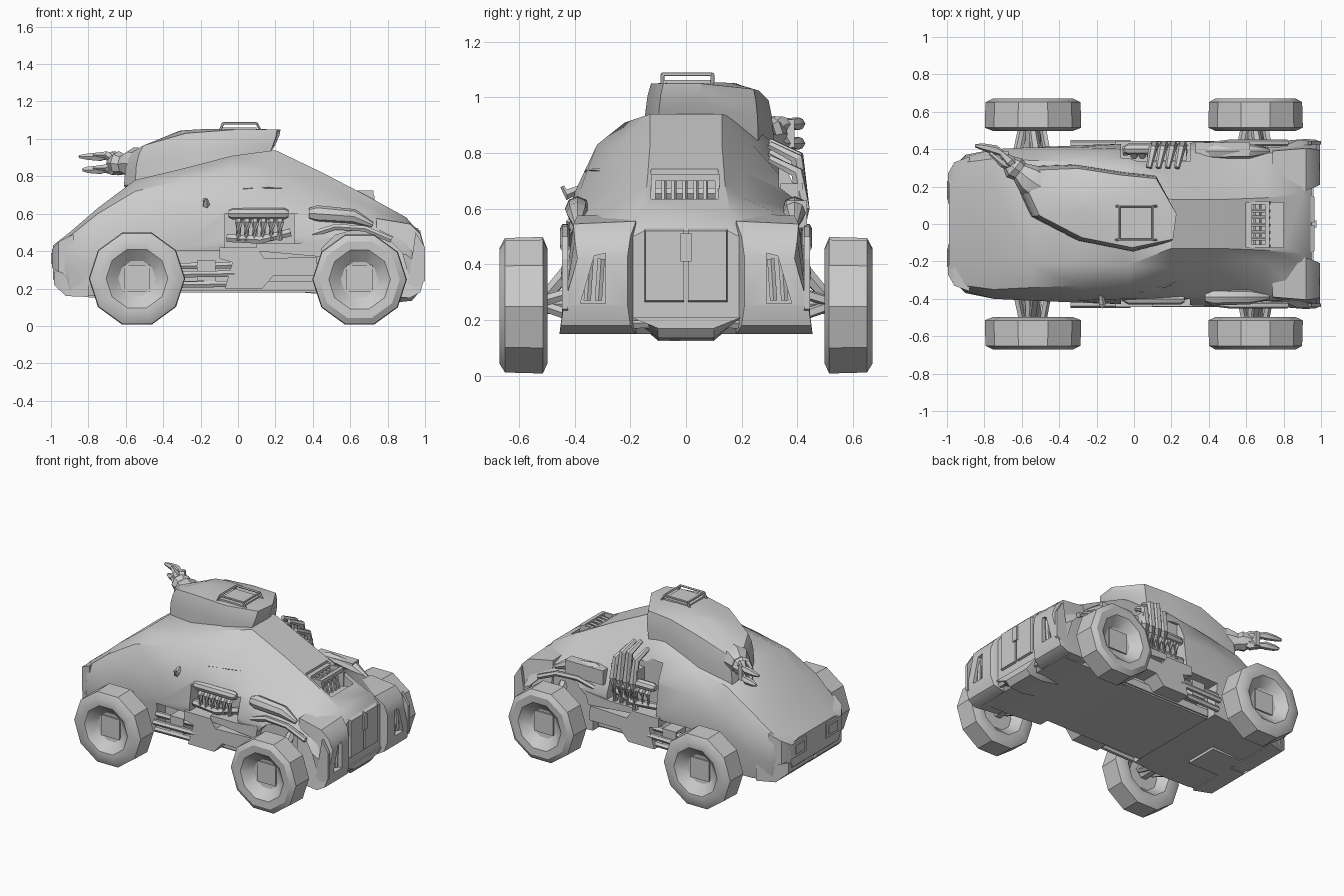
import bpy, bmesh, math
from mathutils import Vector


def make(name, verts, faces):
    me = bpy.data.meshes.new(name)
    me.from_pydata([tuple(v) for v in verts], [], faces)
    bm = bmesh.new()
    bm.from_mesh(me)
    bmesh.ops.recalc_face_normals(bm, faces=bm.faces)
    bm.to_mesh(me)
    bm.free()
    ob = bpy.data.objects.new(name, me)
    bpy.context.collection.objects.link(ob)
    return ob


def loft(name, rings):
    n = len(rings[0])
    faces = [list(range(n)), list(range((len(rings) - 1) * n, len(rings) * n))]
    for k in range(len(rings) - 1):
        for i in range(n):
            j = (i + 1) % n
            faces.append([k * n + i, k * n + j, (k + 1) * n + j, (k + 1) * n + i])
    return make(name, [v for r in rings for v in r], faces)


def prism(name, xz, y0, y1):
    return loft(name, [[(x, y, z) for x, z in xz] for y in (y0, y1)])


def box(name, x0, x1, y0, y1, z0, z1):
    return prism(name, [(x0, z0), (x1, z0), (x1, z1), (x0, z1)], y0, y1)


def tube(name, pts, radii, n=6):
    pts = [Vector(p) for p in pts]
    if not isinstance(radii, (list, tuple)):
        radii = [radii] * len(pts)
    rings = []
    for i, p in enumerate(pts):
        d = pts[min(i + 1, len(pts) - 1)] - pts[max(i - 1, 0)]
        q = d.to_track_quat('Z', 'Y')
        rings.append([p + q @ Vector((radii[i] * math.cos(a), radii[i] * math.sin(a), 0))
                      for a in (2 * math.pi * k / n for k in range(n))])
    return loft(name, rings)


def lathe(name, x, z, y, s, profile, n=10):
    return loft(name, [[(x + r * math.cos(2 * math.pi * k / n), y + s * d,
                         z + r * math.sin(2 * math.pi * k / n)) for k in range(n)]
                       for r, d in profile])


def cut(target, cutter):
    m = target.modifiers.new("cut", 'BOOLEAN')
    m.operation, m.object, m.solver = 'DIFFERENCE', cutter, 'EXACT'
    bpy.context.view_layer.objects.active = target
    bpy.ops.object.modifier_apply(modifier=m.name)
    bpy.data.objects.remove(cutter)


# Hull: stations along x, half section from floor edge up to roof edge
stations = [
    (-.99, [(.25, .25), (.28, .31), (.28, .37), (.26, .41), (.20, .43)]),
    (-.90, [(.34, .16), (.37, .30), (.36, .42), (.33, .48), (.22, .50)]),
    (-.75, [(.37, .16), (.40, .34), (.40, .50), (.35, .60), (.22, .63)]),
    (-.55, [(.39, .17), (.41, .40), (.41, .58), (.34, .72), (.22, .78)]),
    (-.30, [(.39, .19), (.42, .42), (.41, .63), (.33, .78), (.21, .84)]),
    (-.03, [(.39, .20), (.43, .44), (.40, .66), (.32, .83), (.22, .91)]),
    (.20, [(.39, .19), (.43, .48), (.38, .67), (.24, .83), (.13, .94)]),
    (.45, [(.41, .17), (.44, .48), (.38, .60), (.20, .74), (.13, .82)]),
    (.70, [(.43, .15), (.45, .44), (.38, .56), (.20, .64), (.14, .69)]),
    (.90, [(.43, .15), (.45, .38), (.38, .51), (.21, .55), (.16, .58)]),
    (.95, [(.42, .20), (.44, .34), (.37, .44), (.21, .49), (.15, .52)]),
]
hull = loft("hull", [[(x, y, z) for y, z in h] + [(x, -y, z) for y, z in reversed(h)]
                     for x, h in stations])
cut(hull, box("vent_recess", .60, .80, -.125, .115, .60, .90))

axles, tyres = ((-.54, .25), (.65, .245)), []
for s in (-1, 1):
    # Recesses for rear wheels, running gear and engine bay
    cut(hull, lathe("well", .65, .255, 0, s, [(.265, .385), (.265, .6)], 12))
    cut(hull, box("sill_recess", -.33, .44, s * .32, s * .6, .1, .40))
    cut(hull, box("engine_recess", -.07, .30, s * .335, s * .6, .38, .60 if s < 0 else .76))

    # Rounded wheels with dished sides and square hubs
    for wx, r in axles:
        tread = [(.06, .025), (.10, .03), (.165, .085), (.215, .088), (r + .004, .068),
                 (r + .008, -.068), (.215, -.085), (.165, -.08), (.11, -.03), (.06, -.03)]
        tyres.append(lathe("wheel", wx, r + .003, s * .583, s, tread))
        box("hub", wx - .07, wx + .07, s * .56, s * .62, .185, .325)
        tube("axle", [(wx, s * .3, .26), (wx, s * .56, .255)], .04)
        for dx, dz in ((-.09, .30), (.08, .31), (.07, .20), (-.07, .2)):
            tube("suspension_arm", [(wx + dx, s * .37, dz), (wx + dx * .6, s * .54, .26)], .02, 5)
        tube("shock_absorber", [(wx + .02, s * .37, .44), (wx, s * .5, .29)], [.03, .024])

    # Stepped sill and lower pipes
    prism("side_sill", [(-.07, .20), (.13, .20), (.19, .27), (.43, .27), (.42, .37), (.14, .36),
                        (.10, .42), (-.10, .42), (-.10, .36), (-.03, .34)], s * .31, s * .445)
    for z, y in ((.22, .41), (.275, .43), (.32, .40)):
        tube("lower_pipe", [(-.34, s * y, z), (-.02, s * y, z + .005)], .019)
    box("pipe_clamp", -.22, -.12, s * .32, s * .425, .24, .35)
    box("floor_rail", -.32, .43, s * .30, s * .34, .19, .24)

    # Exposed engine: barrel, manifold pipes, lower duct
    tube("engine_barrel", [(-.05, s * .40, .60), (-.03, s * .40, .60), (.25, s * .40, .60),
                           (.27, s * .40, .60)], [.02, .03, .03, .02], 8)
    for i in range(6):
        x = .0 + i * .044
        tube("manifold_pipe", [(x, s * .36, .60), (x + .005, s * .415, .55), (x, s * .40, .46)], .02)
    tube("engine_duct", [(-.06, s * .39, .47), (.12, s * .40, .46), (.28, s * .38, .50)], .024)
    prism("engine_cover_step", [(.10, .40), (.44, .37), (.46, .46), (.30, .44), (.10, .44)],
          s * .33, s * .44)

    # Rear fender pipe and arch lip
    tube("fender_pipe", [(.38, s * .39, .60), (.42, s * .39, .60), (.62, s * .39, .585),
                         (.72, s * .39, .54)], [.03, .045, .04, .015], 8)
    tube("fender_strut", [(.40, s * .42, .49), (.52, s * .435, .53), (.68, s * .435, .52),
                          (.82, s * .435, .46)], .018)

    # Tail pods with slanted light units
    def pod(x, y0, y1, z0, z1, inset=.05):
        return [(x, s * y0, z0), (x, s * y1, z0), (x, s * (y1 - inset), z1), (x, s * y0, z1 + .01)]
    tail = loft("tail_pod", [pod(.74, .18, .44, .16, .575), pod(.92, .18, .455, .15, .545),
                             pod(.975, .20, .45, .18, .49), pod(.995, .21, .44, .25, .42)])
    cut(tail, loft("slot", [pod(.945, .29, .38, .26, .43), pod(1.05, .29, .38, .26, .43)]))
    for y in (.315, .355):
        tube("tail_light", [(.965, s * y, .27), (.965, s * (y - .01), .42)], .015)
    prism("tail_fin", [(.90, .17), (1.0, .24), (1.0, .42), (.95, .50)], s * .425, s * .445)

    # Nose: headlight housings and lower bumper
    loft("headlight_housing", [
        [(x, s * y0, z0), (x, s * y1, z0), (x, s * y1, z1), (x, s * y0, z1)]
        for x, y0, y1, z0, z1 in ((-.88, .09, .36, .26, .49), (-.96, .10, .33, .29, .45),
                                  (-.995, .11, .27, .31, .41))])
    box("headlight", -1.0, -.96, s * .13, s * .23, .33, .39)
    loft("bumper_corner", [
        [(x, s * .02, z0), (x, s * y1, z0), (x, s * y1, z1), (x, s * .02, z1)]
        for x, y1, z0, z1 in ((-.80, .38, .155, .27), (-.92, .34, .16, .28), (-.985, .29, .22, .29))])

    # Rear doors, bumper ends
    loft("rear_door", [
        [(x, s * .008, z0), (x, s * y1, z0), (x, s * y1, z1), (x, s * .008, z1)]
        for x, y1, z0, z1 in ((.90, .16, .25, .545), (.965, .145, .27, .52))])
    tube("rear_bumper_bar", [(.93, s * .12, .19), (.93, s * .42, .185)], .022)

# Under-tail skid and belly plates
loft("rear_skid", [[(x, y, z) for y, z in ((-.2, .21), (-.1, b), (.1, b), (.2, .21))]
                   for x, b in ((.70, .15), (.84, .125), (.93, .135), (.96, .17))])
box("belly_plate", -.32, .44, -.33, .33, .18, .23)
box("front_belly_hatch", -.80, -.56, -.13, .10, .152, .18)
box("rear_door_handle", .95, .975, -.02, .02, .41, .51)

# Raised radiator vent sunk into the rear deck
for y in (-.125, .105):
    prism("vent_side", [(.58, .60), (.73, .60), (.73, .69), (.715, .725), (.60, .725)], y, y + .015)
box("vent_hood", .60, .63, -.125, .12, .62, .725)
box("vent_lip", .70, .725, -.125, .12, .70, .725)
for y in (-.08, -.045, -.005, .035, .07):
    tube("vent_bar", [(.62, y, .70), (.70, y, .71), (.72, y, .60)], .010, 5)
tube("vent_pipe", [(.66, -.12, .655), (.66, .11, .655)], .022)

# Turret: yawed teardrop built from stacked outlines (x, y, base z, top z)
outline = [(.16, -.10, .86, 1.05), (.0, -.15, .84, 1.05), (-.3, -.09, .80, 1.03),
           (-.55, .04, .76, .965), (-.61, .17, .75, .935), (-.57, .31, .68, .91),
           (-.32, .32, .70, .99), (-.06, .28, .76, 1.025), (.12, .26, .82, 1.03),
           (.18, .05, .90, 1.05)]


def turret_ring(f, t):
    c = Vector((-.1, .09))
    ring = []
    for x, y, b, top in outline:
        p = c + (Vector((x, y)) - c) * f
        z = b + (top - b) * t if t <= 1 else top + (1.055 - top) * (t - 1)
        lean = (.095 if y < .2 else .04) * min(t, 1) - .02 if x > .1 and f > .7 else 0
        ring.append((p.x + lean, p.y, z))
    return ring


loft("turret", [turret_ring(1, 0), turret_ring(.985, .5), turret_ring(.95, .8),
                turret_ring(.90, 1), turret_ring(.42, 1.9)])

# Hatch and its guard rail
box("hatch", -.085, .10, -.085, .09, 1.03, 1.062)
rail = [(-.08, -.085), (.10, -.085), (.10, .095), (-.08, .095)]
for i, (x, y) in enumerate(rail):
    x2, y2 = rail[(i + 1) % 4]
    tube("hatch_rail", [(x, y, 1.083), (x2, y2, 1.083)], .007, 5)
    tube("hatch_rail_leg", [(x * 1.2, y, 1.045), (x, y, 1.083)], .007, 5)

# Twin-barrelled gun on a jointed mount
tube("gun_mount", [(-.50, .20, .86), (-.56, .24, .87), (-.61, .28, .865), (-.64, .30, .87),
                   (-.68, .34, .87)], [.09, .085, .055, .065, .035], 8)
for z, tip in ((.905, -.85), (.835, -.83)):
    tube("gun_barrel", [(-.62, .29, .87), (-.67, .34, z), (-.71, .38, z), (-.74, .395, z),
                        (-.80, .41, z), (tip, .42, z)], [.03, .032, .017, .026, .02, .009])
    tube("gun_side_barrel", [(-.64, .30, .87), (-.70, .32, z + .01), (-.77, .38, z + .01)],
         [.02, .02, .01], 5)
box("gun_bracket", -.70, -.67, .33, .39, .82, .92)

# Left flank service column of pipes and boxes
for x, dz in ((.10, .0), (.15, .04), (.20, .03), (.25, -.02)):
    tube("service_pipe", [(x, .41, .42), (x + .01, .42, .60), (x, .40, .75 + dz),
                          (x - .02, .30, .80 + dz)], [.022, .028, .024, .015])
box("service_box", .08, .28, .34, .42, .60, .69)
box("left_stowage", .33, .62, .36, .435, .53, .63)
# Right flank mirror and panel seam
tube("side_mirror", [(-.18, -.36, .68), (-.17, -.43, .65), (-.17, -.445, .68)], [.012, .02, .008], 5)
tube("door_seam", [(.03, -.36, .735), (.16, -.335, .74), (.28, -.29, .735)], .007, 4)

# Soft shading with crisp edges, rounder on the tyres
for objs, angle in ((bpy.data.objects, 32), (tyres, 75)):
    bpy.ops.object.select_all(action='DESELECT')
    for ob in objs:
        ob.select_set(True)
    bpy.context.view_layer.objects.active = objs[0]
    bpy.ops.object.shade_smooth_by_angle(angle=math.radians(angle))
